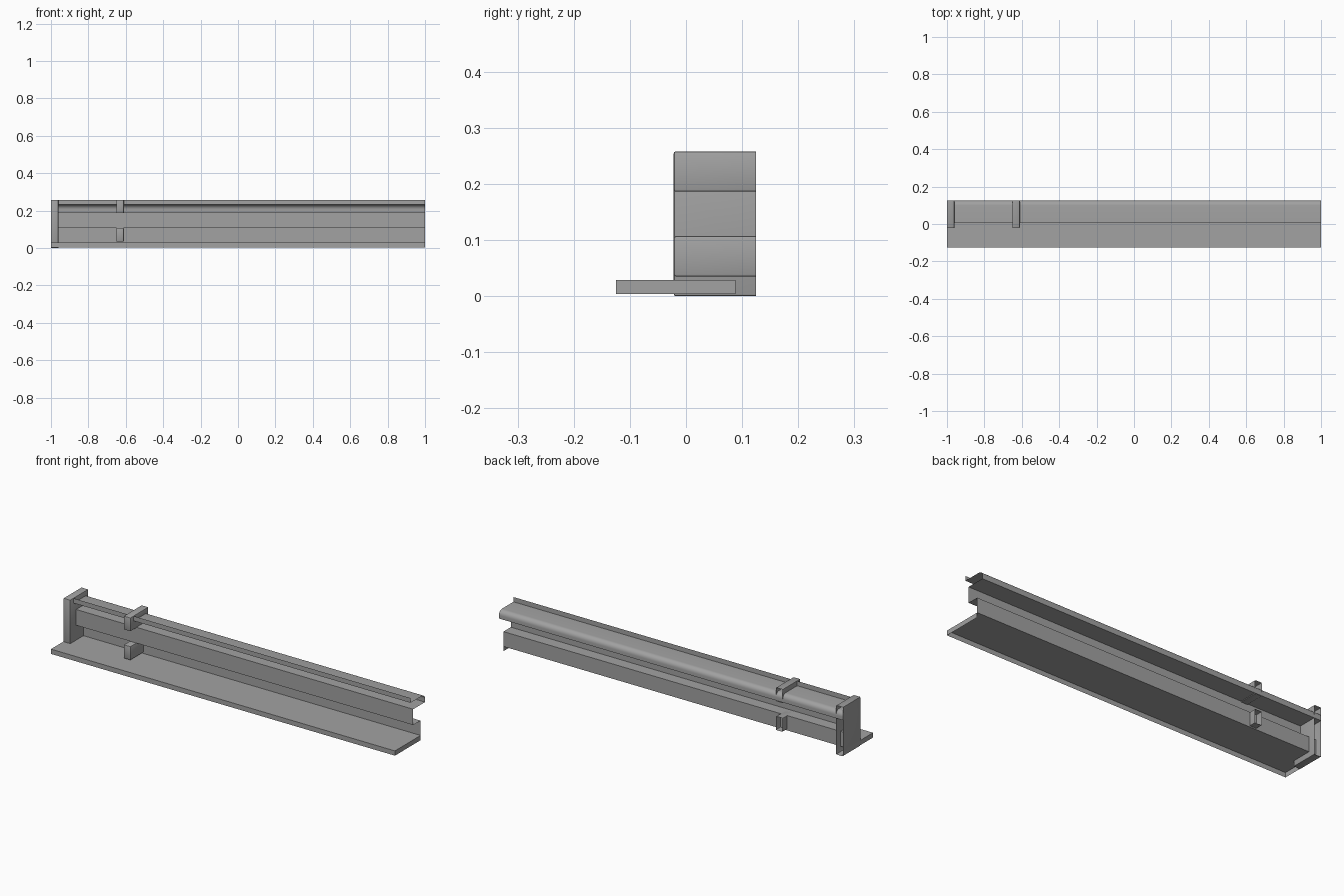
import bpy
import bmesh
import math
from mathutils import Vector

cube = bpy.data.objects.get("Cube")
if cube:
    bpy.data.objects.remove(cube, do_unlink=True)

# One plain grey for every part
grey = bpy.data.materials.new("plain grey")
grey.use_nodes = True
colour = (0.36, 0.36, 0.36, 1)
grey.diffuse_color = colour
grey.node_tree.nodes["Principled BSDF"].inputs["Base Color"].default_value = colour


def finish(name, bm):
    mesh = bpy.data.meshes.new(name)
    bm.to_mesh(mesh)
    bm.free()
    mesh.materials.append(grey)
    obj = bpy.data.objects.new(name, mesh)
    bpy.context.collection.objects.link(obj)
    bpy.ops.object.select_all(action="DESELECT")
    obj.select_set(True)
    bpy.context.view_layer.objects.active = obj
    bpy.ops.object.shade_smooth_by_angle(angle=math.radians(35))
    return obj


def shell_box(name, x, y, z, open_sides, bevel=0.0):
    """Thin box between the given limits, without the faces pointing along open_sides."""
    bm = bmesh.new()
    bmesh.ops.create_cube(bm, size=1)
    for v in bm.verts:
        v.co = Vector([lo + (c + 0.5) * (hi - lo)
                       for c, (lo, hi) in zip(v.co, (x, y, z))])
    bm.normal_update()
    gone = [f for f in bm.faces
            if any(f.normal.dot(Vector(d)) > 0.9 for d in open_sides)]
    bmesh.ops.delete(bm, geom=gone, context="FACES")
    if bevel:
        edges = [e for e in bm.edges if len(e.link_faces) == 2]
        bmesh.ops.bevel(bm, geom=edges, offset=bevel, segments=2,
                        profile=0.5, affect="EDGES")
    return finish(name, bm)


def extruded_sheet(name, profile, x0, x1):
    """Folded sheet: a (y, z) profile swept along x."""
    bm = bmesh.new()
    rows = [[bm.verts.new((x, y, z)) for y, z in profile] for x in (x0, x1)]
    a, b = rows
    for i in range(len(profile) - 1):
        bm.faces.new((a[i], b[i], b[i + 1], a[i + 1]))
    return finish(name, bm)


BACK, DOWN = (0, 1, 0), (0, 0, -1)
FRONT_Y, BACK_Y = -0.022, 0.125

# Folded rail: upright front lip, rounded top, web and lower skirt
radius, top = 0.025, 0.232
corner = [(BACK_Y - radius + radius * math.sin(t), top - radius + radius * math.cos(t))
          for t in (math.pi / 2 * i / 6 for i in range(7))]
profile = [(0.005, 0.257), (0.005, top)] + corner + [
    (BACK_Y, 0.19), (0.027, 0.19), (0.027, 0.107), (0.088, 0.107), (0.088, 0.029)]
extruded_sheet("rail", profile, -1, 1)

# Base tray, open underneath and behind
shell_box("base_tray", (-1, 1), (-0.125, 0.088), (0.004, 0.029), (DOWN, BACK))

# End bracket and the pair of rail clips, all open at the back
shell_box("end_bracket", (-1, -0.96), (FRONT_Y, BACK_Y), (0, 0.258), (BACK,), 0.004)
for name, z in (("upper_clip", (0.186, 0.258)), ("lower_clip", (0.035, 0.107))):
    shell_box(name, (-0.65, -0.61), (FRONT_Y, BACK_Y), z, (BACK,), 0.004)
